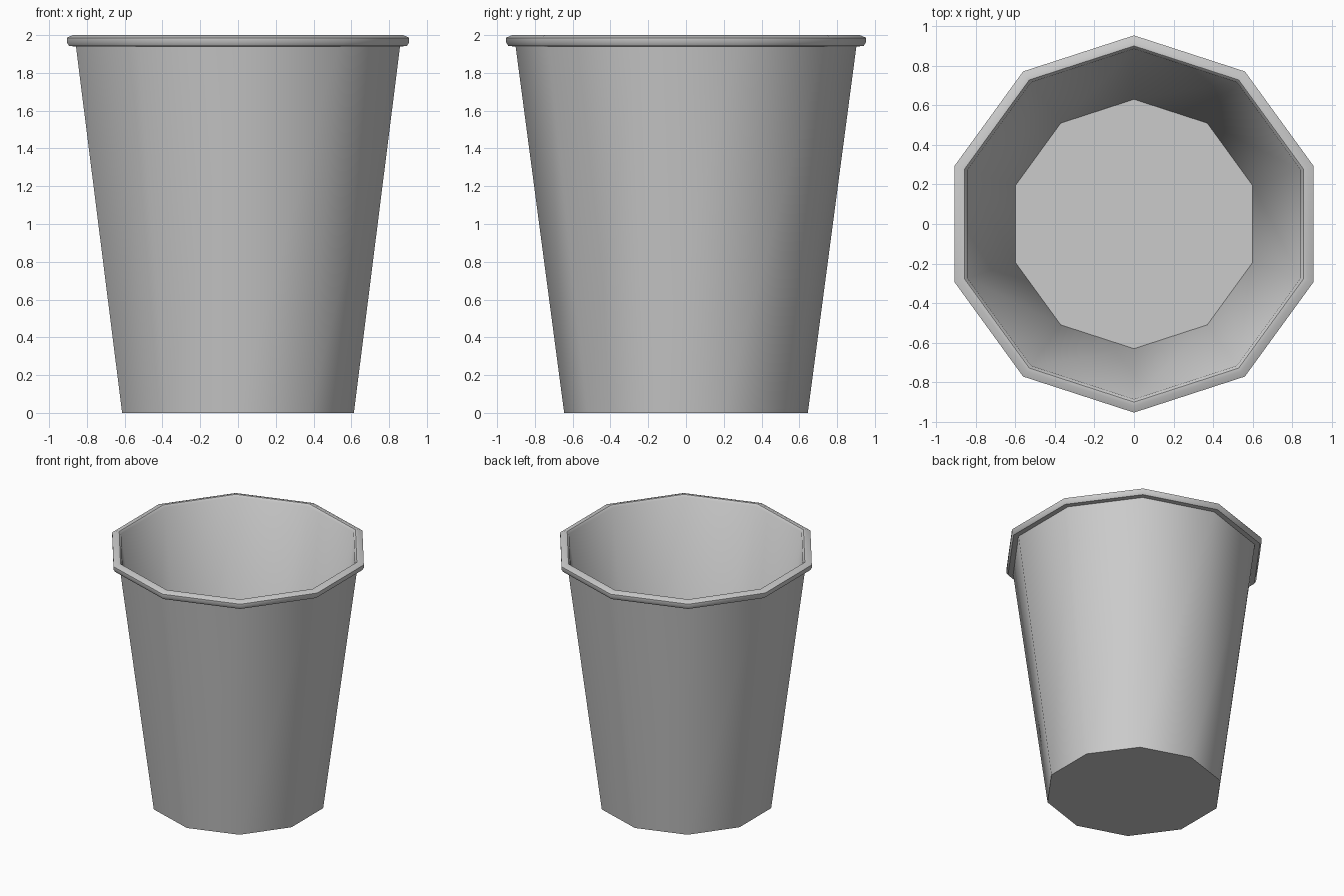
import bpy, bmesh, math

if "Cube" in bpy.data.objects:
    bpy.data.objects.remove(bpy.data.objects["Cube"])

SIDES = 10

def lathe(name, profile, closed=False):
    """Spin an (r, z) profile into a ten-sided part with a corner facing +y."""
    bm = bmesh.new()
    rings = []
    for r, z in profile:
        rings.append([bm.verts.new((r * math.cos(math.pi / 2 + i * math.tau / SIDES),
                                    r * math.sin(math.pi / 2 + i * math.tau / SIDES), z))
                      for i in range(SIDES)])
    for a, b in zip(rings, rings[1:]):
        for i in range(SIDES):
            j = (i + 1) % SIDES
            bm.faces.new((a[i], a[j], b[j], b[i]))
    # bottom disc and inside floor
    bm.faces.new(rings[0][::-1])
    bm.faces.new(rings[-1])
    bmesh.ops.recalc_face_normals(bm, faces=bm.faces[:])
    mesh = bpy.data.meshes.new(name)
    bm.to_mesh(mesh)
    bm.free()
    obj = bpy.data.objects.new(name, mesh)
    bpy.context.collection.objects.link(obj)
    bpy.context.view_layer.objects.active = obj
    obj.select_set(True)
    bpy.ops.object.shade_smooth_by_angle(angle=math.radians(38))
    obj.select_set(False)
    return obj

# tapered cup: outer wall, rolled rim, inner wall down to the floor
lathe("cup", [
    (0.645, 0.0), (0.902, 1.94),
    (0.94, 1.942), (0.953, 1.962), (0.953, 1.986), (0.92, 2.0),
    (0.90, 2.0), (0.885, 1.985),
    (0.63, 0.02),
])
